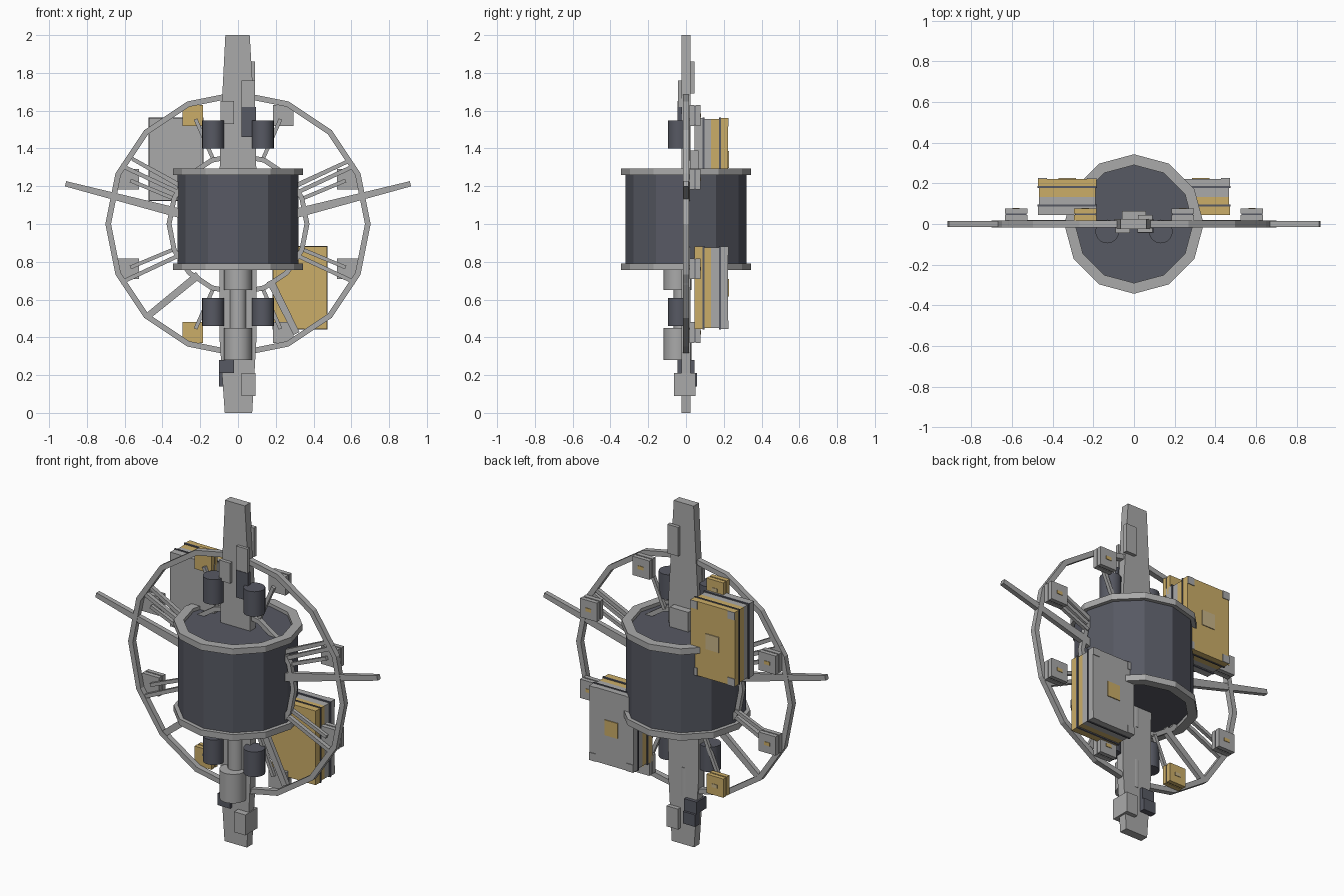
import bpy, bmesh, math
from mathutils import Vector

if "Cube" in bpy.data.objects:
    bpy.data.objects.remove(bpy.data.objects["Cube"])


def material(name, rgb):
    m = bpy.data.materials.new(name)
    m.diffuse_color = (*rgb, 1)
    m.use_nodes = True
    m.node_tree.nodes["Principled BSDF"].inputs["Base Color"].default_value = m.diffuse_color
    return m


GREY = material("light grey metal", (0.40, 0.40, 0.40))
DARK = material("dark slate", (0.095, 0.10, 0.125))
GOLD = material("gold foil", (0.60, 0.42, 0.14))
TAN = material("pale tan", (0.58, 0.46, 0.25))


def finish(name, bm, mat):
    bmesh.ops.recalc_face_normals(bm, faces=bm.faces)
    me = bpy.data.meshes.new(name)
    bm.to_mesh(me)
    bm.free()
    me.materials.append(mat)
    ob = bpy.data.objects.new(name, me)
    bpy.context.collection.objects.link(ob)
    return ob


def plate(name, outline, y0, y1, mat):
    """Extrude an x-z outline from y0 to y1."""
    bm = bmesh.new()
    a = [bm.verts.new((x, y0, z)) for x, z in outline]
    b = [bm.verts.new((x, y1, z)) for x, z in outline]
    bm.faces.new(a)
    bm.faces.new(b)
    n = len(a)
    for i in range(n):
        j = (i + 1) % n
        bm.faces.new((a[i], a[j], b[j], b[i]))
    return finish(name, bm, mat)


def box(name, x0, x1, y0, y1, z0, z1, mat):
    return plate(name, [(x0, z0), (x1, z0), (x1, z1), (x0, z1)], y0, y1, mat)


def bar(name, p, q, w0, w1, t, mat=GREY, y=0):
    """Flat tapered bar in the x-z plane."""
    p, q = Vector(p), Vector(q)
    d = (q - p).normalized()
    s = Vector((-d.y, d.x))
    pts = [p + s * w0 / 2, q + s * w1 / 2, q - s * w1 / 2, p - s * w0 / 2]
    return plate(name, pts, y - t / 2, y + t / 2, mat)


def ring(name, sides, r0, r1, c, half, upright, mat=GREY):
    """Faceted ring; upright rings stand in the x-z plane."""
    bm = bmesh.new()
    loops = []
    for r, h in ((r0, -half), (r1, -half), (r1, half), (r0, half)):
        loop = []
        for i in range(sides):
            a = math.tau * i / sides
            u, v = r * math.cos(a), r * math.sin(a)
            loop.append(bm.verts.new((u, h, c + v) if upright else (u, v, c + h)))
        loops.append(loop)
    for k in range(4):
        A, B = loops[k], loops[(k + 1) % 4]
        for i in range(sides):
            j = (i + 1) % sides
            bm.faces.new((A[i], A[j], B[j], B[i]))
    return finish(name, bm, mat)


def cylinder(name, x, y, z0, z1, r, sides, mat, smooth=True):
    bpy.ops.mesh.primitive_cylinder_add(vertices=sides, radius=r, depth=z1 - z0,
                                        location=(x, y, (z0 + z1) / 2))
    ob = bpy.context.object
    ob.name = name
    ob.data.materials.append(mat)
    if smooth:
        bpy.ops.object.shade_smooth_by_angle(angle=math.radians(35))
    return ob


# Central drum with raised rims
cylinder("drum", 0, 0, 0.775, 1.275, 0.32, 12, DARK, False)
for nm, z in (("lower_rim", 0.774), ("upper_rim", 1.277)):
    ring(nm, 12, 0.29, 0.343, z, 0.018, False)

# Upright wheel rings
ring("outer_ring", 16, 0.672, 0.702, 1.0, 0.016, True)
ring("inner_ring", 16, 0.352, 0.378, 1.0, 0.014, True)

# Tapered mast blade
plate("mast", [(-0.07, 0), (0.075, 0), (0.097, 0.38), (0.10, 1.0),
               (0.095, 1.45), (0.062, 2.0), (-0.067, 2.0), (-0.095, 1.45),
               (-0.10, 1.0), (-0.097, 0.38)], -0.025, 0.025, GREY)

# Plates clamped to the mast
box("upper_left_plate", -0.092, -0.02, -0.045, -0.02, 1.53, 1.65, GREY)
box("upper_right_plate", 0.018, 0.09, -0.042, -0.02, 1.62, 1.76, GREY)
box("upper_dark_plate", 0.018, 0.095, -0.045, -0.02, 1.46, 1.62, DARK)
box("upper_back_plate", 0.02, 0.09, 0.02, 0.045, 1.69, 1.86, GREY)
box("back_root_plate", -0.06, 0.06, 0.02, 0.065, 1.27, 1.39, GREY)
box("lower_right_plate", 0.018, 0.092, -0.063, 0.05, 0.09, 0.21, GREY)
box("lower_dark_plate", -0.10, -0.02, 0.02, 0.058, 0.14, 0.21, DARK)
box("lower_dark_block", -0.10, -0.02, -0.045, 0.045, 0.21, 0.28, DARK)

# Tanks in front of the lower mast
cylinder("lower_tank", 0, -0.045, 0.28, 0.45, 0.074, 12, GREY)
cylinder("tank_neck", 0, -0.02, 0.45, 0.66, 0.045, 12, GREY)
cylinder("upper_tank", 0, -0.045, 0.65, 0.77, 0.074, 12, GREY)

# Dark pods beside the mast
for sx, side in ((-1, "left"), (1, "right")):
    for z, lv in ((1.40, "upper"), (0.46, "lower")):
        cylinder(f"{lv}_{side}_pod", sx * 0.132, -0.037, z, z + 0.147, 0.058, 20, DARK)

# Long side booms
for sx, side in ((-1, "left"), (1, "right")):
    bar(f"{side}_boom", (sx * 0.30, 1.055), (sx * 0.913, 1.213), 0.05, 0.028, 0.028)


def module(name, x, z, main):
    """Small layered module on the wheel with its strut."""
    h = 0.055
    box(name + "_front", x - h, x + h, 0.018, 0.044, z - h, z + h, main)
    box(name + "_seam", x - h + .004, x + h - .004, 0.044, 0.051, z - h + .004, z + h - .004, DARK)
    box(name + "_back", x - h, x + h, 0.051, 0.076, z - h, z + h, main)
    box(name + "_patch", x - .018, x + .018, 0.076, 0.079, z - .01, z + .01,
        TAN if main is GOLD else GOLD)


# Wheel modules, struts and fanned spokes
for sx, side in ((-1, "left"), (1, "right")):
    for sz, lv in ((1, "upper"), (-1, "lower")):
        nm = f"{lv}_{side}"
        module(nm + "_outer_module", sx * 0.58, 1 + sz * 0.237, GREY)
        module(nm + "_inner_module", sx * 0.24, 1 + sz * 0.575, GOLD if sx < 0 else GREY)
        bar(nm + "_outer_strut", (sx * .33, 1 + sz * .13), (sx * .57, 1 + sz * .23), .02, .02, .02, y=.01)
        bar(nm + "_spoke", (sx * .32, 1 + sz * .17), (sx * .62, 1 + sz * .31), .022, .022, .024)
        bar(nm + "_inner_strut", (sx * .13, 1 + sz * .34), (sx * .225, 1 + sz * .555), .02, .02, .02, y=.01)

bar("upper_left_brace", (-0.30, 1.20), (-0.56, 1.345), 0.025, 0.02, 0.024)
bar("upper_right_brace", (0.30, 1.20), (0.60, 1.34), 0.025, 0.02, 0.024)
bar("lower_left_brace", (-0.21, 0.73), (-0.48, 0.51), 0.04, 0.035, 0.026)
bar("lower_right_brace", (0.17, 0.70), (0.31, 0.42), 0.04, 0.035, 0.026)


def crate(name, x0, x1, z0, z1, front, back, patch):
    """Large layered equipment crate."""
    layers = ((0.045, 0.087, front, 0), (0.087, 0.097, DARK, -.003), (0.097, 0.133, front, .004),
              (0.133, 0.176, back, .004), (0.176, 0.186, DARK, -.003), (0.186, 0.222, back, 0))
    for i, (y0, y1, m, inset) in enumerate(layers):
        box(f"{name}_layer_{i + 1}", x0 + inset, x1 - inset, y0, y1, z0 + inset, z1 - inset, m)
    cx, cz = (x0 + x1) / 2, (z0 + z1) / 2
    box(name + "_centre_patch", cx - .042, cx + .042, 0.222, 0.227, cz - .045, cz + .045, patch)
    # corner guards
    for i, x in enumerate((x0, x1 - .045)):
        for j, z in enumerate((z0, z1 - .045)):
            box(f"{name}_corner_{i}{j}", x, x + .045, 0.222, 0.226, z, z + .045, GREY)


crate("upper_crate", -0.472, -0.185, 1.125, 1.56, GREY, GOLD, TAN)
crate("lower_crate", 0.185, 0.472, 0.445, 0.88, GOLD, GREY, GOLD)
